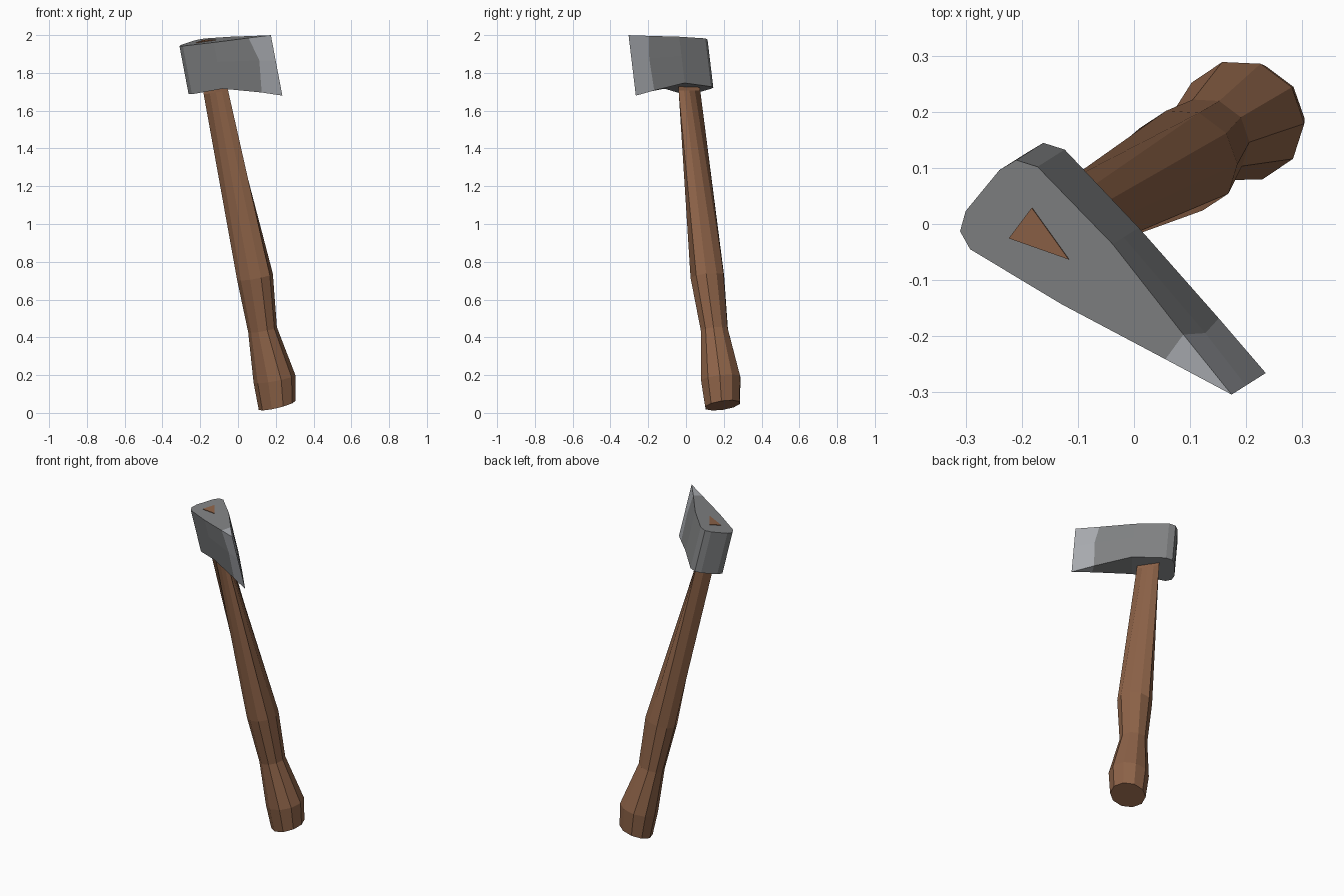
import bpy, bmesh, math
from mathutils import Vector

if "Cube" in bpy.data.objects:
    bpy.data.objects.remove(bpy.data.objects["Cube"])

SX, SY = 0.19, 0.12                      # lean of the whole axe
UP = Vector((-SX, -SY, 1))
BLADE = Vector((0.8, -0.6, 0.08))        # towards the cutting edge
SIDE = Vector((0.6, 0.8, 0.21))          # across the head


def material(name, colour):
    m = bpy.data.materials.new(name)
    m.diffuse_color = (*colour, 1)
    m.use_nodes = True
    m.node_tree.nodes["Principled BSDF"].inputs["Base Color"].default_value = m.diffuse_color
    return m


wood = material("brown wood", (0.27, 0.125, 0.065))
steel = material("grey steel", (0.22, 0.225, 0.23))
edge = material("bright edge steel", (0.40, 0.415, 0.44))


def finish(name, bm, mats):
    bmesh.ops.recalc_face_normals(bm, faces=bm.faces[:])
    me = bpy.data.meshes.new(name)
    bm.to_mesh(me)
    bm.free()
    for m in mats:
        me.materials.append(m)
    bpy.context.collection.objects.link(bpy.data.objects.new(name, me))


# Handle: ten-sided oval rings that turn into a triangle at the head
def oval(rb, rn):
    return [(rb * math.cos(k * math.tau / 10), rn * math.sin(k * math.tau / 10)) for k in range(10)]


def triangle(apex, back, half):
    a, c, d = Vector((apex, 0)), Vector((-back, half)), Vector((-back, -half))
    return ([a.lerp(c, k / 4) for k in range(4)] + [c, c.lerp(d, 0.5)]
            + [d.lerp(a, k / 4) for k in range(4)])


rings = [
    ((0.207, 0.193, 0.04), oval(0.10, 0.092)),
    ((0.193, 0.184, 0.18), oval(0.113, 0.106)),
    ((0.130, 0.150, 0.44), oval(0.078, 0.072)),
    ((0.090, 0.113, 0.72), oval(0.098, 0.088)),
    ((-0.118, 0.010, 1.70), triangle(0.082, 0.042, 0.05)),
    ((-0.174, -0.020, 1.971), triangle(0.072, 0.036, 0.034)),
]
bm = bmesh.new()
loops = []
for i, (c, pts) in enumerate(rings):
    loop = []
    for p, q in pts:
        v = Vector(c) + BLADE * p + SIDE * q
        if i == 0:                       # butt is cut at a steeper slant
            v.z += 0.06 * (v.x - c[0]) + 0.04 * (v.y - c[1])
        loop.append(bm.verts.new(v))
    loops.append(loop)
for a, b in zip(loops, loops[1:]):
    for k in range(10):
        j = (k + 1) % 10
        bm.faces.new((a[k], a[j], b[j], b[k]))
bm.faces.new(loops[0])
bm.faces.new(loops[-1])
finish("handle", bm, [wood])

# Head: outline seen from above (x, y, height), starting at the cutting edge
outline = [
    (0.174, -0.304, 0.32), (0.056, -0.241, 0.29), (-0.129, -0.143, 0.245),
    (-0.292, -0.045, 0.255), (-0.310, -0.013, 0.255), (-0.300, 0.023, 0.255),
    (-0.240, 0.096, 0.255), (-0.210, 0.114, 0.255), (-0.172, 0.102, 0.255),
    (-0.038, -0.036, 0.245), (0.088, -0.197, 0.29),
]
n = len(outline)
bevel = {1: (0, 0.042, 0.018), 10: (0, 0.02, 0.01)}   # bowed line behind the edge
bm = bmesh.new()
rows = []
for r, t in enumerate((0, 0.42, 1)):
    row = []
    for i, (x, y, h) in enumerate(outline):
        p = Vector((x, y, 2.003 + SX * x + SY * y)) - UP * (h * t)
        p += BLADE * bevel.get(i, (0, 0, 0))[r]
        row.append(bm.verts.new(p))
    rows.append(row)
for a, b in zip(rows, rows[1:]):
    for k in range(n):
        j = (k + 1) % n
        f = bm.faces.new((a[k], a[j], b[j], b[k]))
        f.material_index = 1 if k in (0, n - 1) else 0
for row in (rows[0], rows[2]):
    bm.faces.new((row[10], row[0], row[1])).material_index = 1
    bm.faces.new((row[1], row[2], row[9], row[10]))
    bm.faces.new(row[2:10])
finish("axe_head", bm, [steel, edge])
